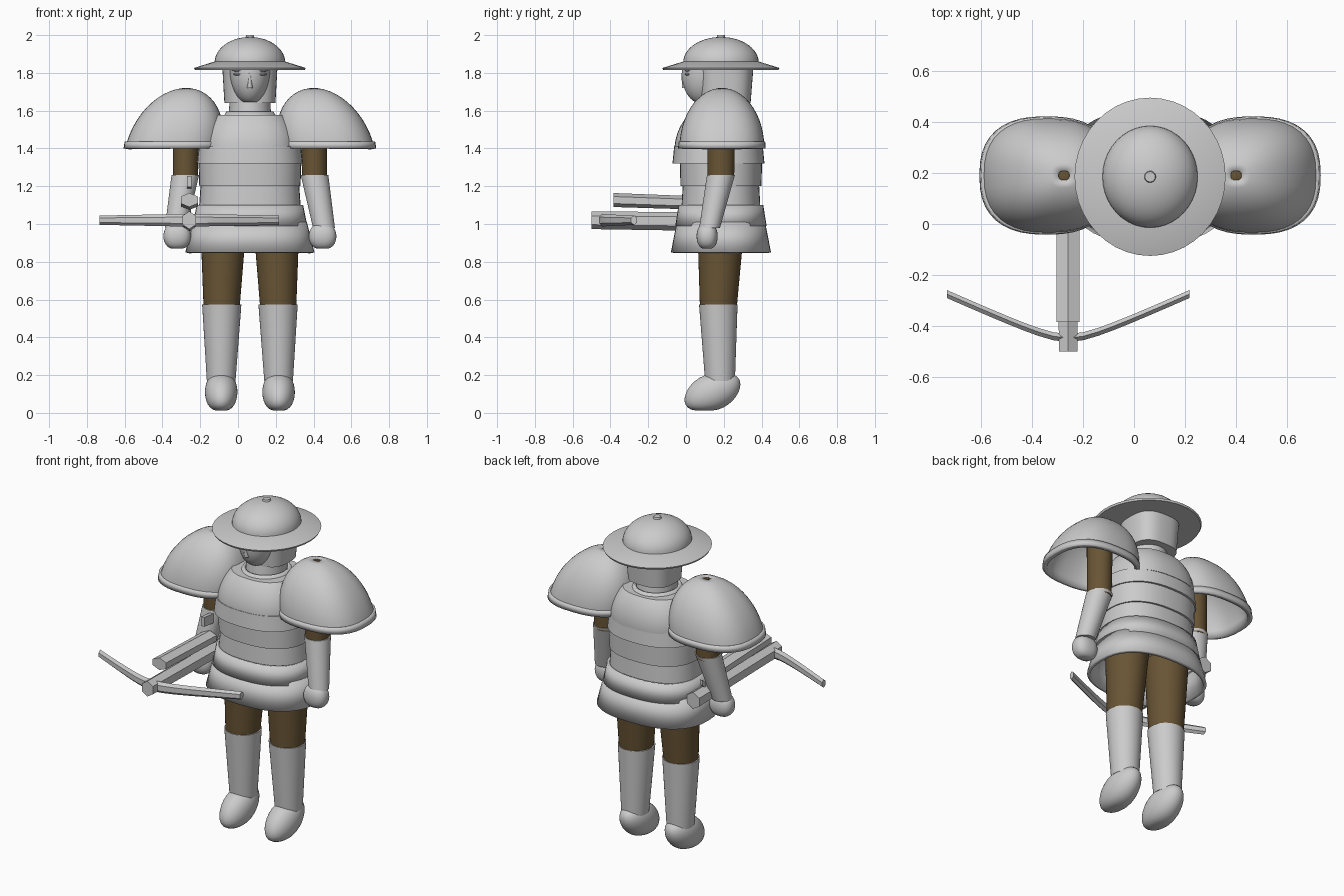
import bpy, bmesh, math
from mathutils import Vector

default_cube = bpy.data.objects.get("Cube")
if default_cube:
    bpy.data.objects.remove(default_cube, do_unlink=True)

AXIS = Vector((.063, .185, 0))     # vertical body axis
BOW_X = -.258                      # crossbow centre line


def make_material(name, red, green, blue):
    mat = bpy.data.materials.new(name)
    mat.use_nodes = True
    mat.diffuse_color = (red, green, blue, 1)
    shader = mat.node_tree.nodes["Principled BSDF"]
    shader.inputs["Base Color"].default_value = mat.diffuse_color
    return mat


GREY = make_material("plate_grey", .6, .6, .6)
BROWN = make_material("cloth_brown", .14, .09, .035)


def oval(sides, power=2, turn=0):
    """Unit superellipse as (across, along) pairs."""
    for i in range(sides):
        angle = math.tau * i / sides + turn
        yield [math.copysign(abs(part) ** (2 / power), part)
               for part in (math.cos(angle), math.sin(angle))]


def skin(name, loops, mat=GREY, shell=0, sharp=38):
    """Bridge successive loops; cap them, or thicken the open wall."""
    bm = bmesh.new()
    rows = [[bm.verts.new(point) for point in loop] for loop in loops]
    for low, high in zip(rows, rows[1:]):
        for i in range(len(low)):
            bm.faces.new((low[i - 1], low[i], high[i], high[i - 1]))
    if not shell:
        bm.faces.new(reversed(rows[0]))
        bm.faces.new(rows[-1])
    mesh = bpy.data.meshes.new(name)
    bm.to_mesh(mesh)
    bm.free()
    mesh.materials.append(mat)
    part = bpy.data.objects.new(name, mesh)
    bpy.context.collection.objects.link(part)
    bpy.ops.object.select_all(action='DESELECT')
    part.select_set(True)
    bpy.context.view_layer.objects.active = part
    bpy.ops.object.shade_smooth_by_angle(angle=math.radians(sharp))
    if shell:
        wall = part.modifiers.new("wall", 'SOLIDIFY')
        wall.thickness = shell
        wall.offset = -1


def ring(centre, rx, ry, power):
    return [AXIS + Vector(centre) + Vector((across * rx, along * ry, 0))
            for across, along in oval(40, power)]


def tube(name, low, high, low_size, high_size, power=2, **options):
    """Straight tapered part; centres are offsets from the body axis."""
    skin(name, [ring(low, *low_size, power), ring(high, *high_size, power)], **options)


def dome(name, centre, size, start=0, end=85, lean=(0, 0), power=2, fullness=1, **options):
    """Slice of an ellipsoid between two latitudes, shifted as it rises."""
    steps = 12
    loops = []
    for i in range(steps + 1):
        latitude = math.radians(start + (end - start) * i / steps)
        rise, width = math.sin(latitude), math.cos(latitude) ** fullness
        shift = Vector((lean[0] * rise, lean[1] * rise, size[2] * rise))
        loops.append(ring(Vector(centre) + shift, size[0] * width, size[1] * width, power))
    skin(name, loops, **options)


def bar(name, back, front, back_size, front_size, sides=6):
    """Prism running forward along the crossbow; ends are (y, z)."""
    loops = []
    for (y, z), (wide, tall) in ((back, back_size), (front, front_size)):
        loops.append([(BOW_X + across * wide, y, z + up * tall)
                      for across, up in oval(sides, turn=math.pi / sides)])
    skin(name, loops, sharp=20)


# Helmet: wide brim, round crown and top button
tube("helmet_brim_edge", (0, 0, 1.815), (0, 0, 1.826), (.29, .305), (.296, .31))
tube("helmet_brim", (0, 0, 1.826), (0, 0, 1.86), (.296, .31), (.187, .2))
dome("helmet_crown", (0, 0, 1.855), (.187, .2, .135))
tube("helmet_button", (0, 0, 1.98), (0, 0, 2), (.025, .025), (.02, .02))

# Head: hood, tapering mask, nose, neck and collar
tube("hood", (0, .025, 1.64), (0, .025, 1.83), (.135, .132), (.146, .147), power=2.8)
dome("face_mask", (0, -.075, 1.825), (.108, .13, .19), start=-70, end=0, lean=(0, .02))
tube("nose", (0, -.187, 1.72), (0, -.198, 1.8), (.016, .02), (.006, .01))
tube("neck", (0, 0, 1.53), (0, 0, 1.645), (.115, .13), (.108, .115))
tube("collar", (0, 0, 1.55), (0, 0, 1.595), (.15, .155), (.125, .135), shell=.015)

# Torso plates from the skirt up: heights, half widths, depth to width ratio
plates = (
    ("skirt_lower", .85, 1.01, .342, .302, .775, .02),
    ("skirt_upper", .99, 1.1, .304, .282, .795, .02),
    ("belt", 1.08, 1.22, .27, .26, .775, 0),
    ("waist_plate", 1.2, 1.33, .268, .272, .8, 0),
    ("chest_plate_lower", 1.32, 1.41, .28, .27, .87, 0),
)
for name, low, high, low_width, high_width, depth, shell in plates:
    forward = -.013 if "chest" in name else 0
    tube(name, (0, forward, low), (0, forward, high), (low_width, low_width * depth),
         (high_width, high_width * depth), power=2.4, shell=shell)
dome("chest_plate_upper", (0, -.01, 1.4), (.256, .236, .253), end=44,
     lean=(0, .01), power=2.5)

for side, label in ((1, "left_"), (-1, "right_")):
    # Shoulder guard: open leaning dome with a raised rim
    tube(label + "shoulder_rim", (side * .405, .005, 1.4), (side * .402, .005, 1.438),
         (.264, .232), (.261, .229), power=2.5, shell=.02)
    dome(label + "shoulder_guard", (side * .405, .005, 1.4), (.255, .225, .32),
         lean=(side * -.068, 0), power=2.5, shell=.018)

    # Arm, with the cloth reaching the crown of the guard
    tube(label + "upper_arm", (side * .342, 0, 1.24), (side * .338, 0, 1.6),
         (.066, .07), (.07, .075), mat=BROWN)
    dome(label + "shoulder", (side * .338, .005, 1.6), (.07, .075, .118),
         end=70, mat=BROWN)
    tube(label + "forearm", (side * .392, -.06, .98), (side * .342, 0, 1.26),
         (.058, .055), (.073, .074))
    dome(label + "fist", (side * .385, -.073, .935), (.073, .056, .068),
         start=-75, end=75, power=2.4, fullness=.7)

    # Leg and rounded boot, heel drawn back and toe forward
    tube(label + "thigh", (side * .15, -.014, .55), (side * .14, 0, 1),
         (.095, .097), (.122, .125), mat=BROWN)
    tube(label + "greave", (side * .152, -.005, .17), (side * .149, -.014, .575),
         (.076, .079), (.104, .102))
    dome(label + "boot", (side * .152, -.045, .11), (.086, .138, .1),
         start=-80, end=75, lean=(0, .045), fullness=.7)

    # Eye slit and brow
    for feature, height, width in (("eye", 1.793, .028), ("brow", 1.814, .036)):
        dome(label + feature, (side * .062, -.178, height), (width, .013, .007), start=-85)

# Crossbow: hexagonal stock, raised rail, trigger and forearm buckle
bar("crossbow_stock", (.3, 1.01), (-.5, 1.02), (.048, .05), (.042, .047))
bar("crossbow_rail", (.1, 1.11), (-.385, 1.127), (.052, .035), (.052, .037))
bar("crossbow_trigger", (.22, 1.09), (.19, 1.06), (.012, .022), (.012, .022), sides=4)
bar("forearm_buckle", (.12, 1.215), (.03, 1.225), (.016, .04), (.016, .04), sides=4)

# Limbs: one hyperbolic sweep, thinning toward both tips
limb_loops = []
segments, reach, bend = 16, .475, .1
for i in range(segments + 1):
    x = reach * (2 * i / segments - 1)
    sweep = .447 * (math.hypot(x, bend) - bend - 1)
    tall = .034 - .02 * abs(x)
    limb_loops.append([(BOW_X + x, sweep + along * .018, 1.02 + up * tall)
                       for along, up in oval(6, turn=math.pi / 6)])
skin("crossbow_limbs", limb_loops, sharp=30)
